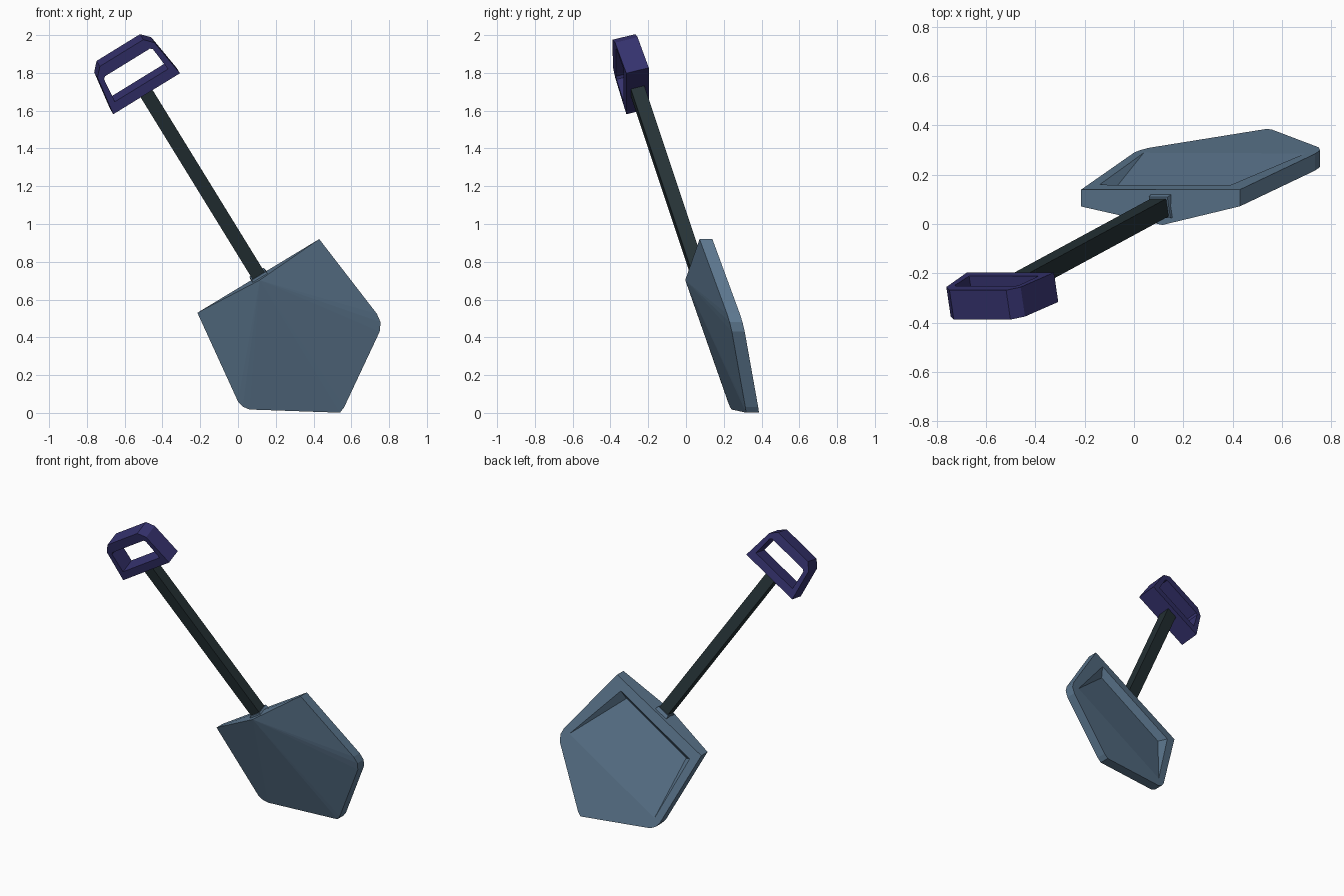
import bpy, bmesh
from mathutils import Vector

if "Cube" in bpy.data.objects:
    bpy.data.objects.remove(bpy.data.objects["Cube"])


def mat(name, rgb):
    m = bpy.data.materials.new(name)
    m.diffuse_color = (*rgb, 1)
    m.use_nodes = True
    m.node_tree.nodes["Principled BSDF"].inputs["Base Color"].default_value = m.diffuse_color
    return m


STEEL = mat("steel blue", (0.108, 0.185, 0.275))
DARK = mat("dark shaft", (0.019, 0.032, 0.037))
PURPLE = mat("purple grip", (0.036, 0.032, 0.157))

# Tilted frame of the shovel: U up the shaft, W across, N to the front
BASE = Vector((0.11, 0.07, 0.725))
TOP = Vector((-0.49, -0.255, 1.70))
U = (TOP - BASE).normalized()
W = Vector((0.854, 0, 0.52))
W = (W - U * W.dot(U)).normalized()
N = W.cross(U)


def build(name, verts, faces, material):
    bm = bmesh.new()
    vs = [bm.verts.new(v) for v in verts]
    for f in faces:
        bm.faces.new([vs[i] for i in f])
    bmesh.ops.recalc_face_normals(bm, faces=bm.faces)
    me = bpy.data.meshes.new(name)
    bm.to_mesh(me)
    bm.free()
    me.materials.append(material)
    ob = bpy.data.objects.new(name, me)
    bpy.context.collection.objects.link(ob)
    return ob


def square_bar(name, p, q, rp, rq, material):
    corners = [(-1, -1), (1, -1), (1, 1), (-1, 1)]
    verts = [c + W * a * r + N * b * r for c, r in ((p, rp), (q, rq)) for a, b in corners]
    faces = [(0, 1, 2, 3), (4, 5, 6, 7)]
    faces += [(i, (i + 1) % 4, (i + 1) % 4 + 4, i + 4) for i in range(4)]
    return build(name, verts, faces, material)


# Shaft and its small socket on the blade
square_bar("shaft", BASE - U * 0.03, TOP + U * 0.02, 0.037, 0.037, DARK)
square_bar("socket", BASE - U * 0.05, BASE + U * 0.012, 0.055, 0.044, STEEL)

# Grip: trapezoid ring with chamfered top corners
half_out = [(0.207, 0.005), (0.177, 0.222), (0.135, 0.268)]
half_in = [(0.165, 0.059), (0.152, 0.195), (0.14, 0.207)]


def loop(half, d):
    pts = half + [(-a, b) for a, b in reversed(half)]
    return [TOP + W * a + U * b + N * d for a, b in pts]


k = 6
verts = loop(half_out, 0.062) + loop(half_in, 0.062) + loop(half_out, -0.062) + loop(half_in, -0.062)
faces = []
for i in range(k):
    j = (i + 1) % k
    for r, s in ((0, 1), (1, 3), (3, 2), (2, 0)):
        faces.append((r * k + i, r * k + j, s * k + j, s * k + i))
build("grip", verts, faces, PURPLE)


# Blade: pentagonal plate, ridge point in front, tapering dish at the back
def back(x, z, depth=0.0):
    return Vector((x, 0.14 + 0.152 * (x + 0.21) - 0.25 * (z - 0.53) - depth, z))


outline = [(-0.215, 0.53), (0.0, 0.06), (0.025, 0.033), (0.06, 0.018),
           (0.54, 0.001), (0.562, 0.03), (0.75, 0.43), (0.755, 0.48),
           (0.735, 0.525), (0.43, 0.92)]
n = len(outline)
verts = [back(x, z) for x, z in outline] + [back(x, z, 0.068) for x, z in outline]
apex = len(verts)
verts.append(Vector((0.115, -0.004, 0.703)))
a1, b1, c1, e1, a2, b2 = range(apex + 1, apex + 7)
verts += [back(-0.14, 0.495), back(0.39, 0.825), back(0.695, 0.495), back(0.04, 0.085),
          back(-0.09, 0.475, 0.045), back(0.37, 0.765, 0.045)]
faces = [(i, i + 1, n + i + 1, n + i) for i in range(n - 1)]       # sides
faces += [(n + i, n + i + 1, apex) for i in range(n - 1)]          # front
faces.append((0, n, apex, 2 * n - 1, n - 1))                       # top edge
faces += [(0, n - 1, b1, a1), (n - 1, n - 2, c1, b1), (0, a1, e1, 1),
          tuple(range(1, n - 1)) + (c1, e1)]                       # rim
faces += [(a1, b1, b2, a2), (a1, a2, e1), (b1, c1, b2), (a2, b2, c1, e1)]  # dish
build("blade", verts, faces, STEEL)
